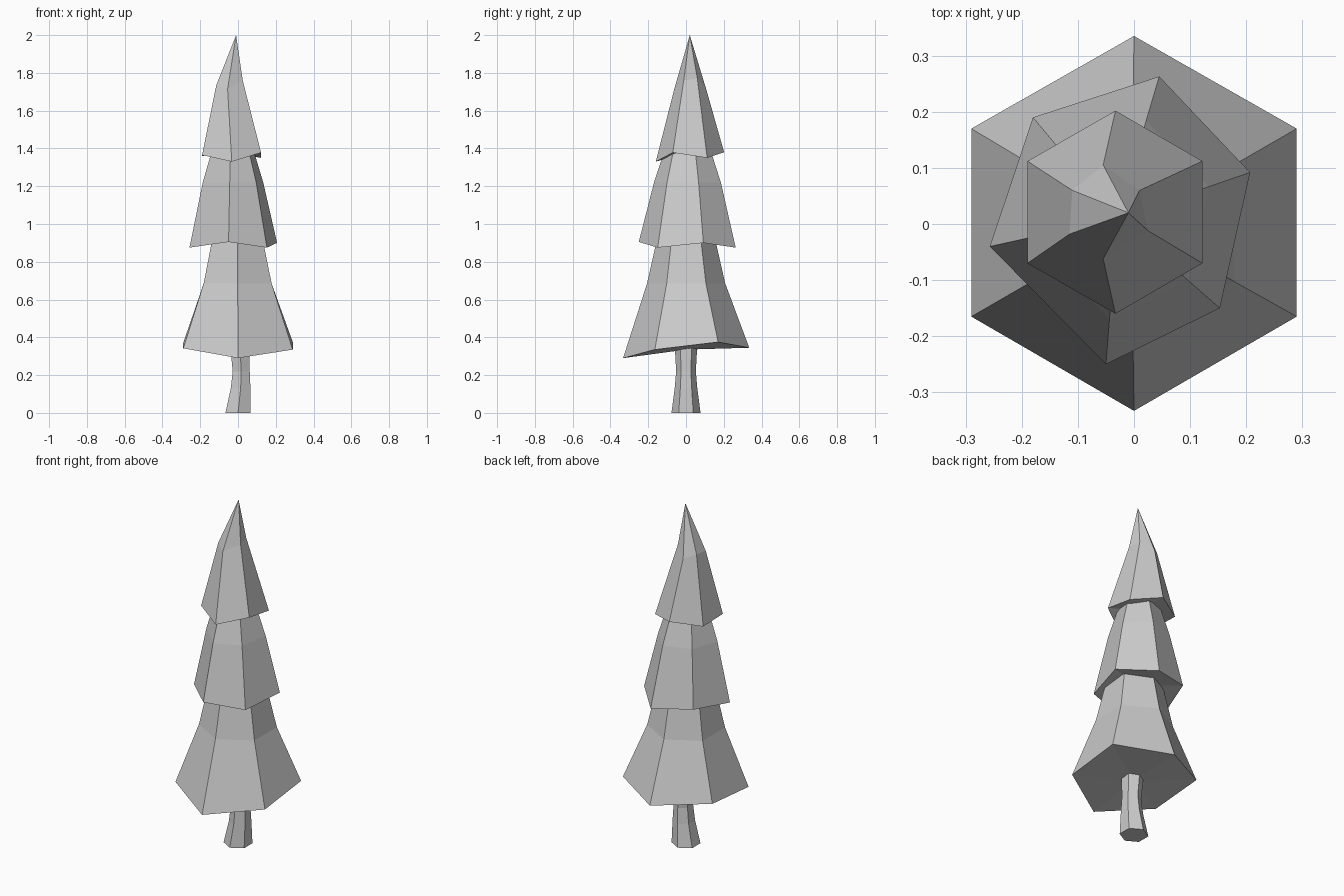
import bpy, bmesh
from math import sin, cos, radians

if "Cube" in bpy.data.objects:
    bpy.data.objects.remove(bpy.data.objects["Cube"])


def hexagon(cx, cy, z, r):
    """Six points, counter-clockwise, starting at the front."""
    return [(cx + r * cos(radians(a)), cy + r * sin(radians(a)), z)
            for a in range(-90, 270, 60)]


def shrink(ring, cx, cy, s, z):
    """Copy a ring scaled about a centre, at a new height."""
    return [(cx + (x - cx) * s, cy + (y - cy) * s, z) for x, y, _ in ring]


def loft(name, rings, bottom, top):
    """Skin six-sided rings and close both ends with fans."""
    bm = bmesh.new()
    rows = [[bm.verts.new(p) for p in ring] for ring in rings]
    low, high = bm.verts.new(bottom), bm.verts.new(top)
    for i in range(6):
        j = (i + 1) % 6
        for a, b in zip(rows, rows[1:]):
            bm.faces.new((a[i], a[j], b[j], b[i]))
        bm.faces.new((low, rows[0][j], rows[0][i]))
        bm.faces.new((high, rows[-1][i], rows[-1][j]))
    bmesh.ops.recalc_face_normals(bm, faces=bm.faces[:])
    mesh = bpy.data.meshes.new(name)
    bm.to_mesh(mesh)
    bm.free()
    obj = bpy.data.objects.new(name, mesh)
    bpy.context.collection.objects.link(obj)
    return obj


# Slightly bent trunk
loft("trunk", [hexagon(0, 0, 0, .077), hexagon(.014, 0, .13, .06),
               hexagon(.017, 0, .22, .052), hexagon(.01, 0, .36, .06)],
     (0, 0, 0), (.01, 0, .37))

# Lower branches: wide skirt with an uneven rim
rim = [(0, -.333, .29), (.29, -.165, .335), (.29, .17, .375),
       (0, .335, .345), (-.29, .17, .37), (-.29, -.165, .342)]
loft("lower_branches", [rim, shrink(rim, -.005, 0, .62, .685),
                        shrink(rim, -.005, 0, .44, .95)],
     (0, 0, .335), (-.005, 0, .96))

# Middle branches: twisted relative to the lower ones
rim = [(-.05, -.25, .905), (.153, -.15, .875), (.207, .092, .9),
       (.045, .263, .875), (-.18, .19, .9), (-.257, -.04, .875)]
loft("middle_branches", [rim, shrink(rim, -.03, .01, .69, 1.22),
                         shrink(rim, -.03, .01, .45, 1.41)],
     (-.02, .01, .92), (-.03, .01, 1.42))

# Top branches, leaning to a point
rim = [(-.033, -.16, 1.33), (.122, -.07, 1.378), (.122, .112, 1.35),
       (-.033, .202, 1.38), (-.19, .112, 1.36), (-.19, -.07, 1.365)]
mid = [(-.055, -.062, 1.715), (.025, -.012, 1.76), (.01, .06, 1.77),
       (-.055, .105, 1.72), (-.11, .06, 1.74), (-.115, -.018, 1.735)]
loft("top_branches", [rim, mid], (-.033, .02, 1.385), (-.01, .02, 2))
